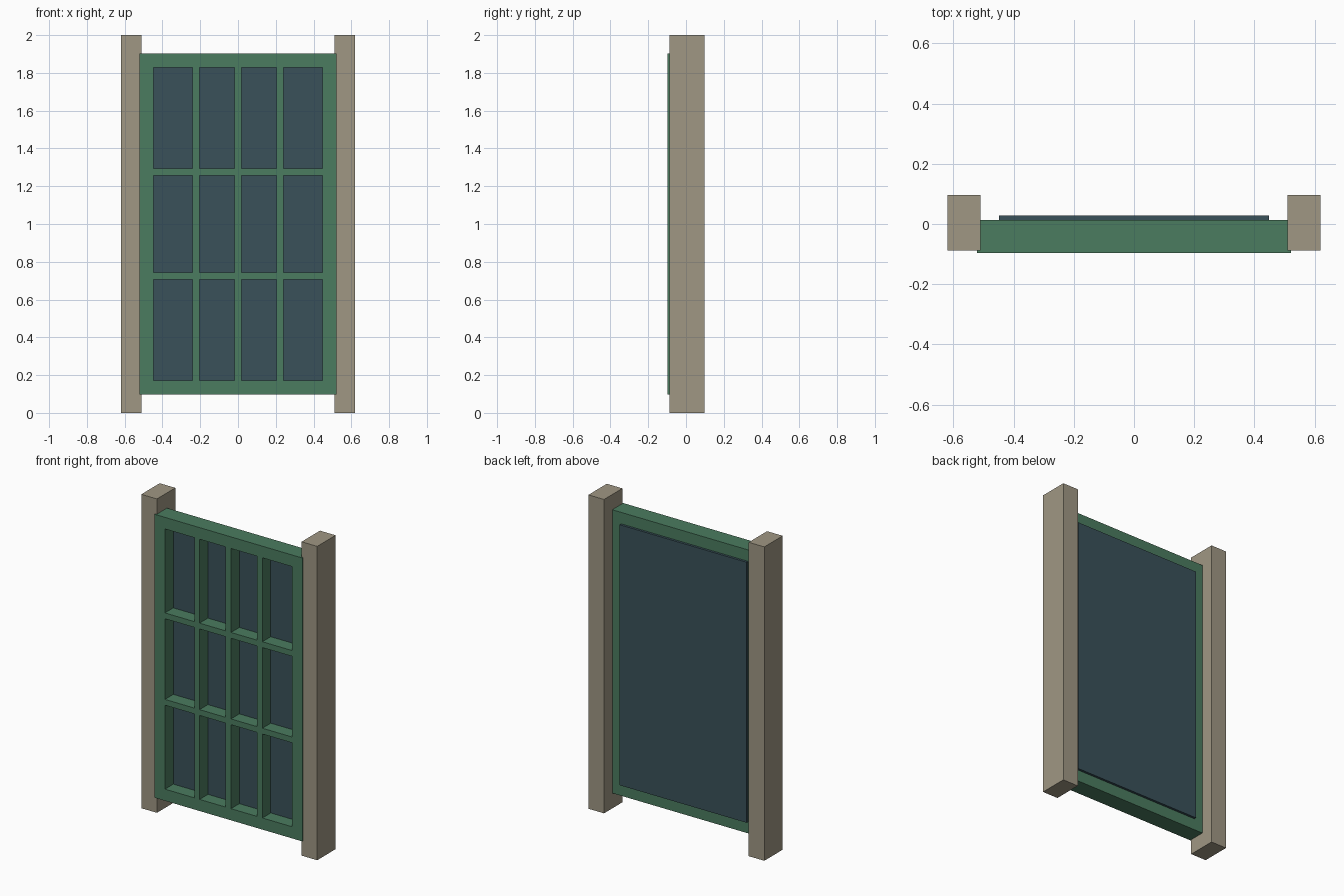
import bpy, bmesh

if "Cube" in bpy.data.objects:
    bpy.data.objects.remove(bpy.data.objects["Cube"])


def material(name, rgb):
    m = bpy.data.materials.new(name)
    m.diffuse_color = (*rgb, 1)
    m.use_nodes = True
    m.node_tree.nodes["Principled BSDF"].inputs["Base Color"].default_value = m.diffuse_color
    return m


def finish(name, bm, mat):
    bmesh.ops.recalc_face_normals(bm, faces=bm.faces[:])
    mesh = bpy.data.meshes.new(name)
    bm.to_mesh(mesh)
    bm.free()
    mesh.materials.append(mat)
    obj = bpy.data.objects.new(name, mesh)
    bpy.context.collection.objects.link(obj)
    return obj


def box(name, lo, hi, mat):
    bm = bmesh.new()
    bmesh.ops.create_cube(bm, size=1)
    for v in bm.verts:
        v.co = [(a + b) / 2 + c * (b - a) for a, b, c in zip(lo, hi, v.co)]
    return finish(name, bm, mat)


def lattice(name, xs, zs, y0, y1, mat):
    """Flat grid with every odd/odd cell left open, extruded in depth."""
    bm = bmesh.new()
    v = [[bm.verts.new((x, y0, z)) for z in zs] for x in xs]
    for i in range(len(xs) - 1):
        for j in range(len(zs) - 1):
            if not (i % 2 and j % 2):
                bm.faces.new((v[i][j], v[i + 1][j], v[i + 1][j + 1], v[i][j + 1]))
    ext = bmesh.ops.extrude_face_region(bm, geom=bm.faces[:], use_keep_orig=True)
    for e in ext["geom"]:
        if isinstance(e, bmesh.types.BMVert):
            e.co.y = y1
    return finish(name, bm, mat)


green = material("green_paint", (0.07, 0.20, 0.115))
dark = material("dark_glass", (0.042, 0.083, 0.102))
stone = material("post_stone", (0.35, 0.31, 0.23))

# Side posts
for side, x0, x1 in (("left", -0.62, -0.51), ("right", 0.51, 0.62)):
    box(side + "_post", (x0, -0.088, 0), (x1, 0.097, 2), stone)

# Window frame with glazing bars: 4 columns by 3 rows of openings
half_x = [0.0185, 0.203, 0.24, 0.447, 0.521]
half_z = [0.257, 0.294, 0.829, 0.903]
xs = [-x for x in reversed(half_x)] + half_x
zs = [1 - z for z in reversed(half_z)] + [1 + z for z in half_z]
lattice("window_frame", xs, zs, -0.097, 0.014, green)

# Single pane behind the bars, standing slightly proud at the back
box("glass_pane", (-0.448, -0.013, 0.170), (0.448, 0.029, 1.830), dark)
